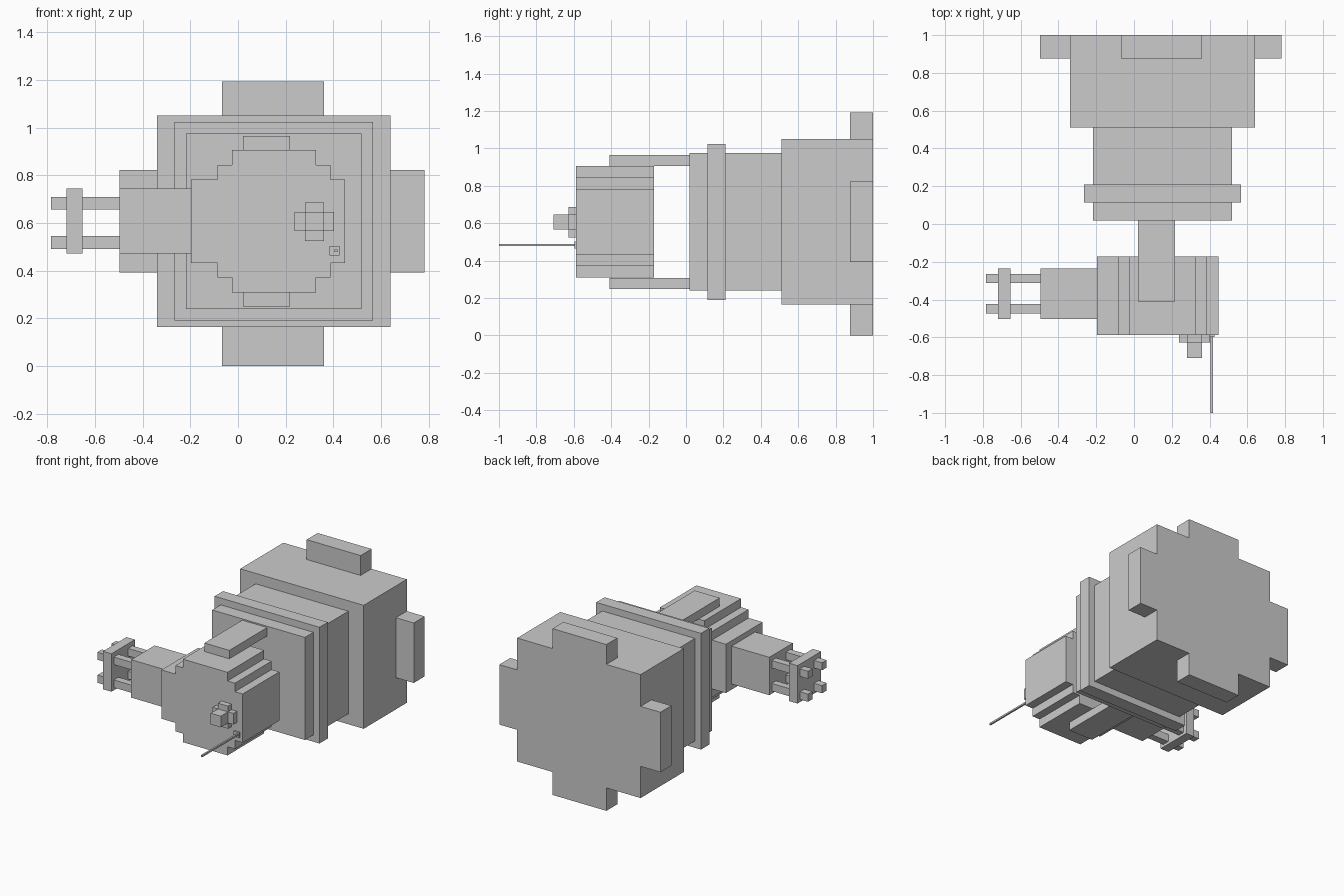
import bpy
import bmesh

if "Cube" in bpy.data.objects:
    bpy.data.objects.remove(bpy.data.objects["Cube"])

CX, CZ = 0.15, 0.6075   # axis shared by the body, ring and head


def box(name, x, y, z):
    """Box from (min, max) ranges on each axis."""
    bm = bmesh.new()
    bmesh.ops.create_cube(bm, size=1)
    for v in bm.verts:
        v.co = [r[0] if c < 0 else r[1] for c, r in zip(v.co, (x, y, z))]
    return finish(name, bm)


def extrude_y(name, outline, y0, y1):
    """Extrude an (x, z) outline along y."""
    bm = bmesh.new()
    face = bm.faces.new([bm.verts.new((x, y0, z)) for x, z in outline])
    ext = bmesh.ops.extrude_face_region(bm, geom=[face])["geom"]
    for v in ext:
        if isinstance(v, bmesh.types.BMVert):
            v.co.y = y1
    bmesh.ops.recalc_face_normals(bm, faces=bm.faces)
    return finish(name, bm)


def finish(name, bm):
    mesh = bpy.data.meshes.new(name)
    bm.to_mesh(mesh)
    bm.free()
    ob = bpy.data.objects.new(name, mesh)
    bpy.context.collection.objects.link(ob)
    return ob


def centred(name, hx, hz, y):
    return box(name, (CX - hx, CX + hx), y, (CZ - hz, CZ + hz))


# Stepped main body
centred("rear_block", 0.49, 0.443, (0.511, 1.0))
centred("middle_block", 0.368, 0.368, (0.019, 0.511))
centred("collar", 0.416, 0.417, (0.115, 0.21))

# Four mounting tabs flush with the back
TAB_Y = (0.876, 1.0)
box("top_tab", (-0.068, 0.36), TAB_Y, (1.05, 1.193))
box("bottom_tab", (-0.068, 0.36), TAB_Y, (0.0, 0.165))
box("left_tab", (-0.497, -0.34), TAB_Y, (0.392, 0.822))
box("right_tab", (0.64, 0.782), TAB_Y, (0.392, 0.822))

# Yoke straps holding the head
box("upper_strap", (0.02, 0.218), (-0.41, 0.019), (0.905, 0.966))
box("lower_strap", (0.02, 0.218), (-0.41, 0.019), (0.249, 0.308))

# Stepped head: upper half of the outline, mirrored for the lower half
half = [(-0.197, 0.175), (-0.086, 0.175), (-0.086, 0.236), (-0.026, 0.236),
        (-0.026, 0.298), (0.328, 0.298), (0.328, 0.236), (0.387, 0.236),
        (0.387, 0.175), (0.448, 0.175)]
outline = [(x, CZ + z) for x, z in half] + [(x, CZ - z) for x, z in reversed(half)]
extrude_y("head", outline, -0.587, -0.171)

# Side arm with four prongs through an end plate
ARM_Y, ARM_Z = (-0.503, -0.236), (0.472, 0.744)
box("side_arm", (-0.496, -0.197), ARM_Y, ARM_Z)
box("end_plate", (-0.72, -0.653), ARM_Y, ARM_Z)
for i, y in enumerate(((-0.475, -0.423), (-0.313, -0.264))):
    for j, z in enumerate(((0.491, 0.546), (0.656, 0.71))):
        box(f"prong_{i}{j}", (-0.784, -0.496), y, z)

# Cross-shaped knob on the head front
cross = [(-0.082, -0.04), (-0.04, -0.04), (-0.04, -0.081), (0.04, -0.081),
         (0.04, -0.04), (0.082, -0.04), (0.082, 0.04), (0.04, 0.04),
         (0.04, 0.081), (-0.04, 0.081), (-0.04, 0.04), (-0.082, 0.04)]
extrude_y("knob_base", [(0.32 + x, 0.606 + z) for x, z in cross], -0.627, -0.587)
box("knob_stem", (0.28, 0.36), (-0.709, -0.627), (0.566, 0.646))

# Thin needle and its socket
box("needle_socket", (0.384, 0.426), (-0.597, -0.587), (0.464, 0.503))
box("needle", (0.405, 0.417), (-1.0, -0.597), (0.478, 0.49))
